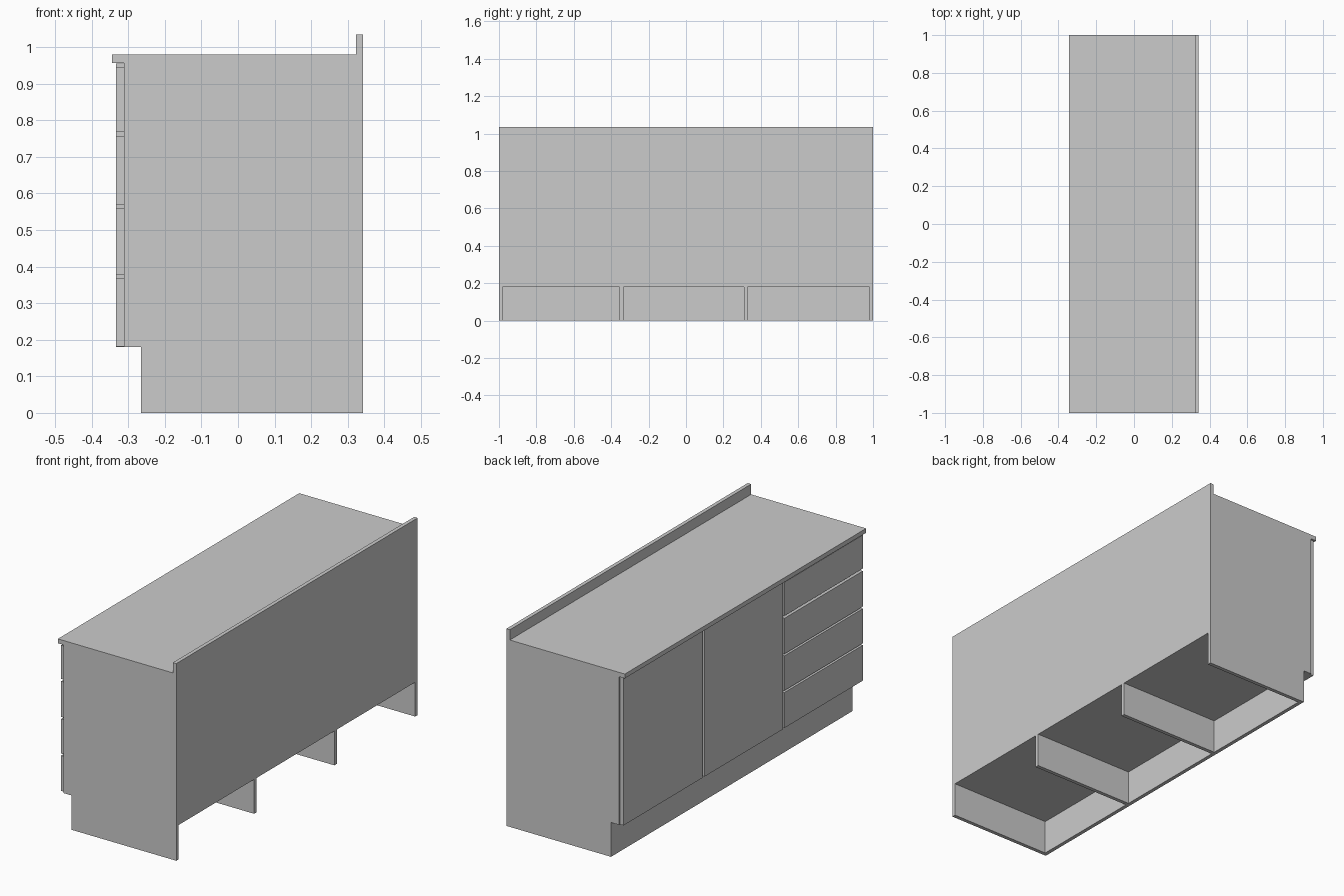
import bpy, bmesh

if "Cube" in bpy.data.objects:
    bpy.data.objects.remove(bpy.data.objects["Cube"])

T = 0.02                      # board thickness
FRONT, BACK = -0.312, 0.342   # carcass depth
KICK_X, KICK_Z = -0.265, 0.18
TOP_Z, COUNTER_Z, SPLASH_Z = 0.957, 0.98, 1.034


def extrude_profile(name, points, y0, y1):
    """Extrude an x-z outline from y0 to y1."""
    bm = bmesh.new()
    face = bm.faces.new([bm.verts.new((x, y0, z)) for x, z in points])
    new = bmesh.ops.extrude_face_region(bm, geom=[face])["geom"]
    bmesh.ops.translate(bm, vec=(0, y1 - y0, 0),
                        verts=[v for v in new if isinstance(v, bmesh.types.BMVert)])
    bmesh.ops.recalc_face_normals(bm, faces=bm.faces)
    mesh = bpy.data.meshes.new(name)
    bm.to_mesh(mesh)
    bm.free()
    obj = bpy.data.objects.new(name, mesh)
    bpy.context.collection.objects.link(obj)
    return obj


def board(name, x, y, z):
    """Box from (min, max) ranges."""
    return extrude_profile(name, [(x[0], z[0]), (x[1], z[0]), (x[1], z[1]), (x[0], z[1])], *y)


# Upright panels: two ends and two dividers, notched for toe kick and back panel
upright = [(KICK_X, 0), (BACK, 0), (BACK, KICK_Z), (BACK - T, KICK_Z),
           (BACK - T, TOP_Z), (FRONT, TOP_Z), (FRONT, KICK_Z), (KICK_X, KICK_Z)]
panel_y = [-1, -0.355, 0.31, 1 - T]
for name, y in zip(("drawer_end_panel", "drawer_divider", "door_divider", "door_end_panel"), panel_y):
    extrude_profile(name, upright, y, y + T)

# Bottom board and toe kick in each bay between the uprights
for i in range(3):
    bay = (panel_y[i] + T, panel_y[i + 1])
    board(f"bottom_board_{i + 1}", (FRONT, BACK - T), bay, (KICK_Z, KICK_Z + T))
    board(f"toe_kick_{i + 1}", (KICK_X, KICK_X + T), bay, (0, KICK_Z))

# Countertop, and back panel rising into the splash lip
board("countertop", (-0.345, BACK - T), (-1, 1), (TOP_Z, COUNTER_Z))
board("back_panel", (BACK - T, BACK), (-1, 1), (KICK_Z, SPLASH_Z))

# Doors
fx = (-0.333, FRONT)
for i, y in enumerate([(-0.328, 0.322), (0.34, 0.993)]):
    board(f"door_{i + 1}", fx, y, (0.18, 0.955))

# Drawer fronts
for i, z in enumerate([(0.182, 0.368), (0.378, 0.56), (0.57, 0.757), (0.77, 0.946)]):
    board(f"drawer_front_{i + 1}", fx, (-0.99, -0.34), z)
